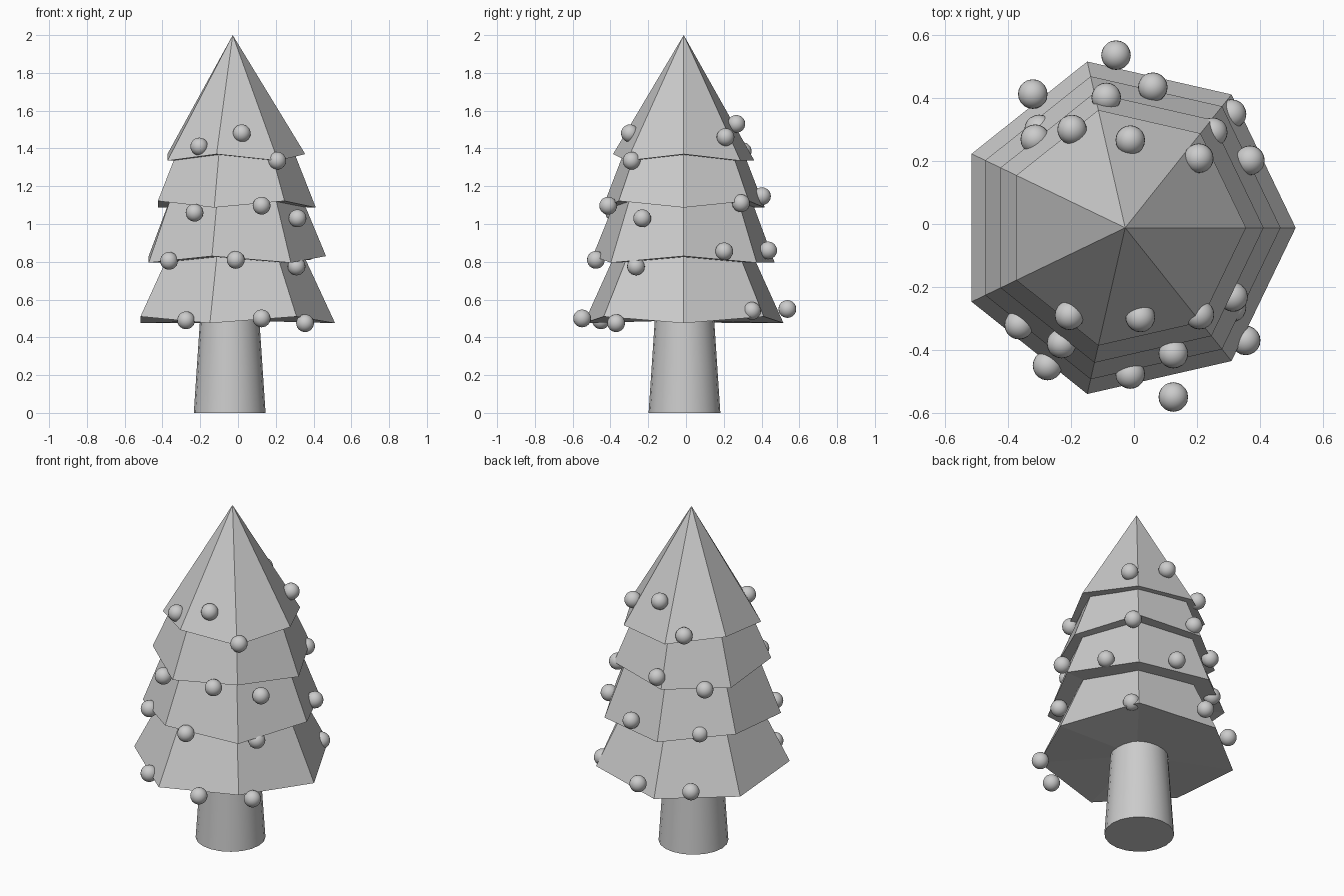
import bpy, bmesh, math
from mathutils import Vector, Matrix

if "Cube" in bpy.data.objects:
    bpy.data.objects.remove(bpy.data.objects["Cube"])

CX, CY = -0.028, -0.012   # tree axis
SIDES = 7


def finish(bm, name):
    bmesh.ops.recalc_face_normals(bm, faces=bm.faces)
    me = bpy.data.meshes.new(name)
    bm.to_mesh(me)
    bm.free()
    ob = bpy.data.objects.new(name, me)
    bpy.context.collection.objects.link(ob)
    return ob


def tier(name, radius, z_low, raised, r_top, z_top):
    """Seven-sided skirt with a zigzag hem; raised lists the lifted corners."""
    bm = bmesh.new()

    def ring(r, z_of):
        return [bm.verts.new((CX + r * math.cos(math.tau * i / SIDES),
                              CY + r * math.sin(math.tau * i / SIDES), z_of(i)))
                for i in range(SIDES)]

    hem = ring(radius, lambda i: z_low + (0.035 if i in raised else 0))
    under = bm.verts.new((CX, CY, z_low + 0.015))
    tip = bm.verts.new((CX, CY, z_top))
    top = ring(r_top, lambda i: z_top) if r_top else None
    for i in range(SIDES):
        j = (i + 1) % SIDES
        bm.faces.new((hem[j], hem[i], under))
        if top:
            bm.faces.new((hem[i], hem[j], top[j], top[i]))
            bm.faces.new((top[i], top[j], tip))
        else:
            bm.faces.new((hem[i], hem[j], tip))
    return finish(bm, name)


# Foliage tiers, hem turned by one corner on every other tier
A, B = (1, 4, 6), (0, 3, 5)
tier("foliage_tier_1", 0.542, 0.475, A, 0.345, 0.90)
tier("foliage_tier_2", 0.494, 0.795, B, 0.34, 1.20)
tier("foliage_tier_3", 0.440, 1.087, A, 0.297, 1.45)
tier("foliage_tier_4", 0.384, 1.335, B, 0, 2.0)

# Tapered trunk
bpy.ops.mesh.primitive_cone_add(vertices=20, radius1=0.19, radius2=0.156,
                                depth=0.51, location=(-0.044, -0.008, 0.255))
trunk = bpy.context.object
trunk.name = "trunk"
bpy.ops.object.shade_smooth_by_angle(angle=math.radians(30))

# Baubles: front set, repeated on the back by turning about the axis
front = [(-0.275, -0.45, 0.49), (0.125, -0.55, 0.50), (0.355, -0.37, 0.475),
         (-0.365, -0.32, 0.805), (-0.012, -0.477, 0.81), (0.31, -0.265, 0.775),
         (-0.23, -0.38, 1.06), (0.125, -0.412, 1.097), (0.315, -0.232, 1.03),
         (-0.205, -0.29, 1.41), (0.02, -0.297, 1.48), (0.208, -0.288, 1.335)]
turn = Matrix.Rotation(math.radians(167), 3, 'Z')
axis = Vector((CX, CY - 0.005, 0))
for side in ("front", "back"):
    for n, p in enumerate(front):
        pos = Vector(p)
        if side == "back":
            pos = turn @ (pos - axis) + axis + Vector((0, 0, 0.05))
        bm = bmesh.new()
        bmesh.ops.create_uvsphere(bm, u_segments=20, v_segments=12, radius=0.047,
                                  matrix=Matrix.Translation(pos))
        for f in bm.faces:
            f.smooth = True
        finish(bm, f"bauble_{side}_{n + 1}")
